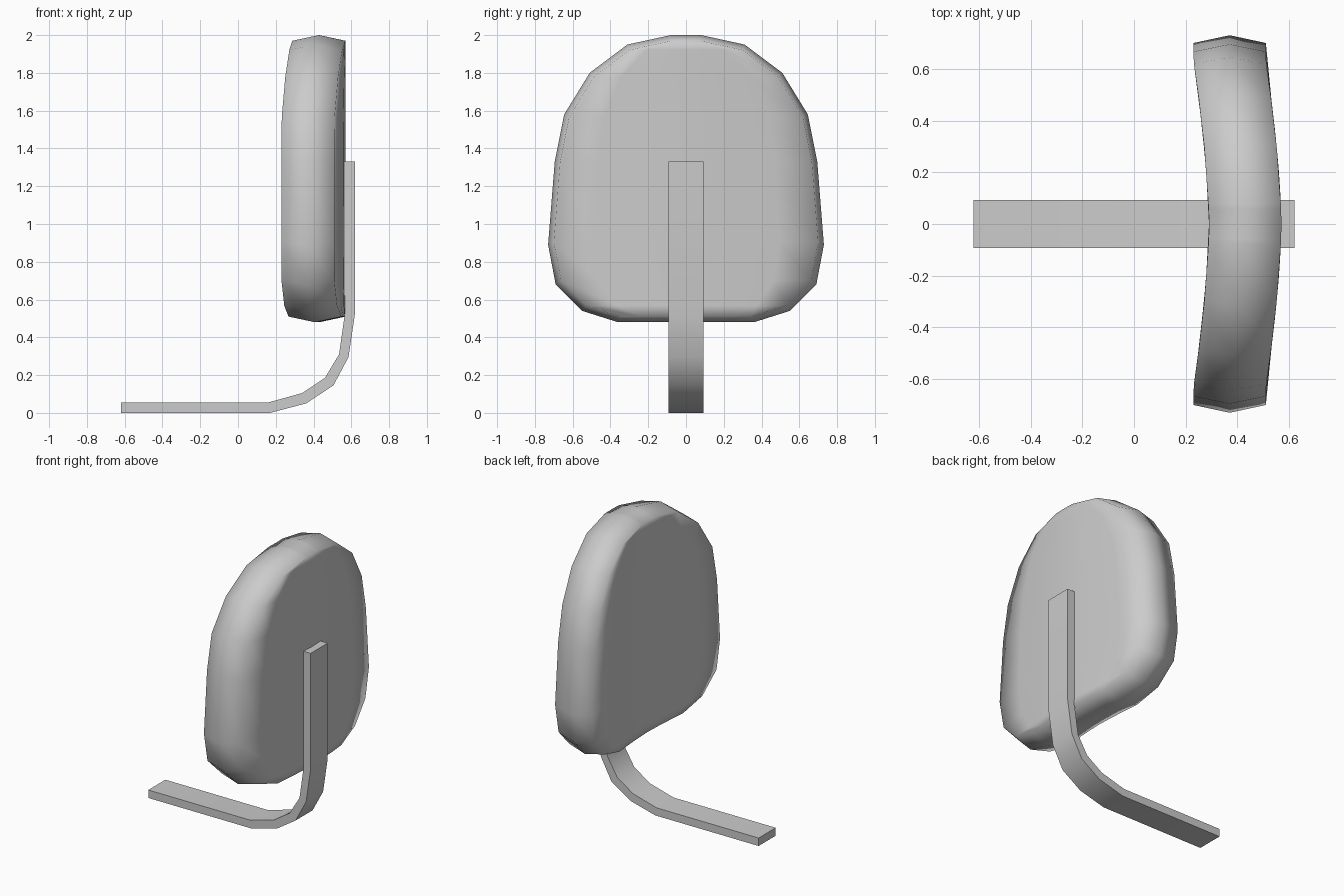
import bpy
import bmesh
from math import radians

if "Cube" in bpy.data.objects:
    bpy.data.objects.remove(bpy.data.objects["Cube"], do_unlink=True)

grey = bpy.data.materials.new("light grey")
grey.use_nodes = True
colour = (0.6, 0.6, 0.6, 1)
grey.diffuse_color = colour
grey.node_tree.nodes["Principled BSDF"].inputs["Base Color"].default_value = colour


def finish(bm, name, angle):
    """Turn a bmesh into a shaded, coloured object."""
    bmesh.ops.recalc_face_normals(bm, faces=bm.faces)
    mesh = bpy.data.meshes.new(name)
    bm.to_mesh(mesh)
    bm.free()
    obj = bpy.data.objects.new(name, mesh)
    bpy.context.collection.objects.link(obj)
    mesh.materials.append(grey)
    bpy.ops.object.select_all(action='DESELECT')
    obj.select_set(True)
    bpy.context.view_layer.objects.active = obj
    bpy.ops.object.shade_smooth_by_angle(angle=radians(angle))
    return obj


def bend(y):
    """Wrap of the cushion towards the sitter at its sides."""
    return 0.43 - 0.06 * min(1, (abs(y) / 0.63) ** 1.6)


# Backrest cushion: half outline from top to bottom as (y, z)
half = [(0.08, 2.0), (0.31, 1.95), (0.51, 1.80), (0.645, 1.58), (0.695, 1.33),
        (0.73, 0.89), (0.69, 0.68), (0.55, 0.54), (0.36, 0.48)]
columns = [-1, -0.7, -0.35, 0, 0.35, 0.7, 1]
inset, mid_z = 0.03, 1.24
bm = bmesh.new()


def cushion_face(side):
    """One padded face, as rows of points running across the outline."""
    rows = []
    for y, z in half:
        edge = y * (1 - inset / 0.73)
        height = mid_z + (z - mid_z) * (1 - inset / 0.76)
        rows.append([bm.verts.new((bend(edge * c) + side * 0.14, edge * c, height))
                     for c in columns])
    for a, b in zip(rows, rows[1:]):
        for i in range(len(columns) - 1):
            bm.faces.new((a[i], a[i + 1], b[i + 1], b[i]))
    return border(rows)


def border(rows):
    """Closed loop of points round a grid."""
    right = [r[-1] for r in rows[1:-1]]
    left = [r[0] for r in rows[-2:0:-1]]
    return rows[0] + right + rows[-1][::-1] + left


back_loop = cushion_face(1)
front_loop = cushion_face(-1)
# Fullest loop round the rim, halfway between the two faces
rim_loop = [bm.verts.new((bend(v.co.y), v.co.y / (1 - inset / 0.73),
                          mid_z + (v.co.z - mid_z) / (1 - inset / 0.76)))
            for v in back_loop]
for a, b in ((back_loop, rim_loop), (rim_loop, front_loop)):
    for i in range(len(a)):
        j = (i + 1) % len(a)
        bm.faces.new((a[i], a[j], b[j], b[i]))
finish(bm, "backrest_cushion", 180)

# Support bar: flat strip bent from under the seat up behind the cushion
outer = [(0.62, 1.33), (0.62, 0.53), (0.585, 0.295), (0.505, 0.145),
         (0.36, 0.05), (0.17, 0), (-0.62, 0)]
inner = [(0.565, 1.33), (0.565, 0.52), (0.535, 0.31), (0.46, 0.185),
         (0.34, 0.105), (0.16, 0.055), (-0.62, 0.055)]
bm = bmesh.new()
sections = [[bm.verts.new((x, y, z)) for (x, z), y in
             ((o, -0.093), (o, 0.093), (n, 0.093), (n, -0.093))]
            for o, n in zip(outer, inner)]
for a, b in zip(sections, sections[1:]):
    for i in range(4):
        j = (i + 1) % 4
        bm.faces.new((a[i], a[j], b[j], b[i]))
bm.faces.new(sections[0])
bm.faces.new(sections[-1])
finish(bm, "support_bar", 40)
